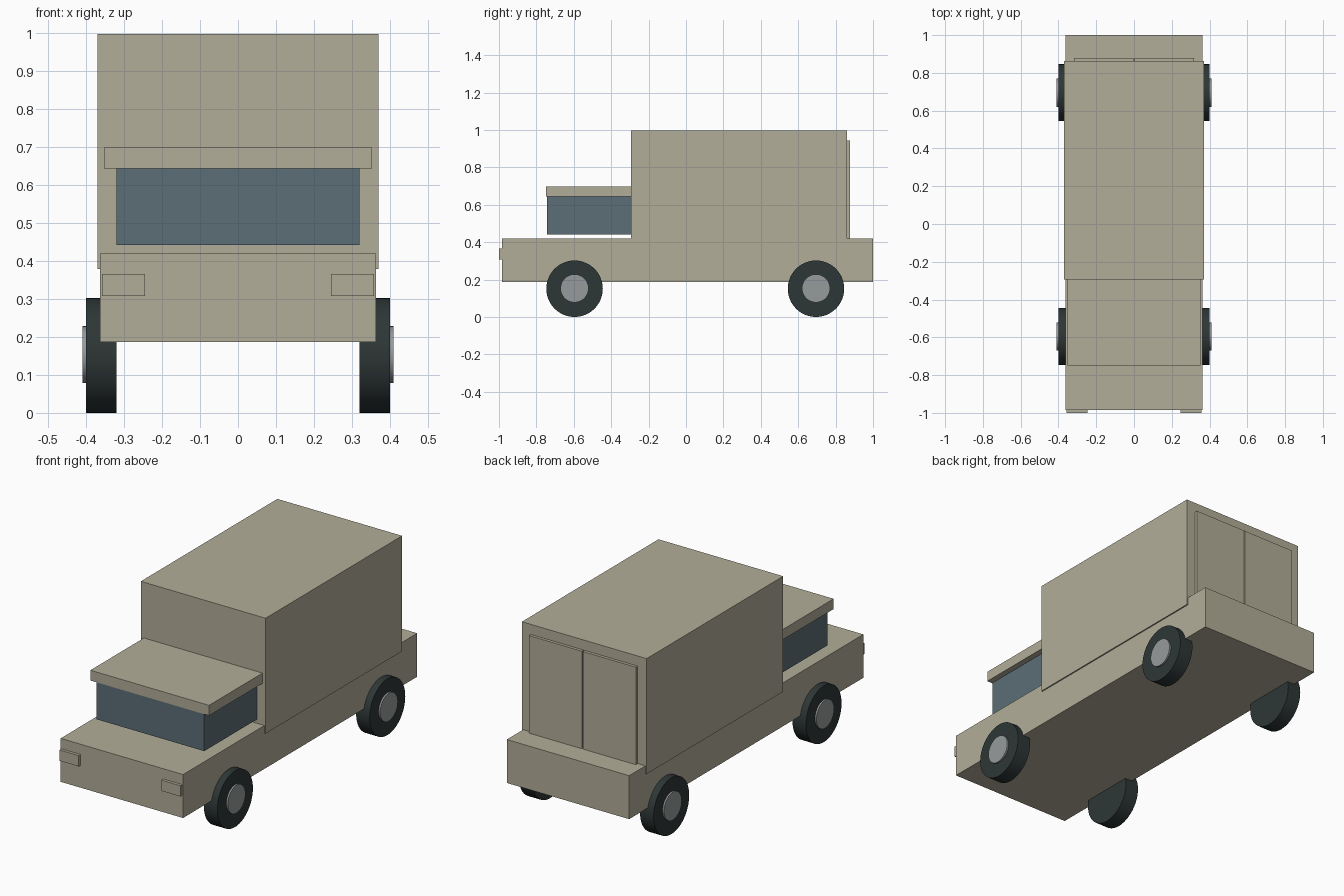
import bpy
import math

cube = bpy.data.objects.get("Cube")
if cube:
    bpy.data.objects.remove(cube, do_unlink=True)


def material(name, rgb):
    mat = bpy.data.materials.new(name)
    mat.use_nodes = True
    mat.diffuse_color = (*rgb, 1)
    mat.node_tree.nodes["Principled BSDF"].inputs["Base Color"].default_value = (*rgb, 1)
    return mat


TAN = material("tan paint", (0.445, 0.423, 0.319))
GLASS = material("blue grey glass", (0.107, 0.156, 0.184))
RUBBER = material("dark rubber", (0.027, 0.037, 0.037))
METAL = material("grey metal", (0.305, 0.328, 0.328))


def box(name, mat, x, y, z):
    """Box spanning the given (min, max) ranges."""
    spans = (x, y, z)
    bpy.ops.mesh.primitive_cube_add(size=1, location=[(a + b) / 2 for a, b in spans])
    ob = bpy.context.object
    ob.name = name
    ob.scale = [b - a for a, b in spans]
    bpy.ops.object.transform_apply(location=False, rotation=False, scale=True)
    ob.data.materials.append(mat)
    return ob


def disc(name, mat, radius, x, y, z):
    """Cylinder lying along x, spanning the x range."""
    bpy.ops.mesh.primitive_cylinder_add(
        vertices=48, radius=radius, depth=abs(x[1] - x[0]),
        location=(sum(x) / 2, y, z), rotation=(0, math.pi / 2, 0))
    ob = bpy.context.object
    ob.name = name
    ob.data.materials.append(mat)
    bpy.ops.object.shade_smooth_by_angle(angle=math.radians(30))
    return ob


# Body
box("chassis", TAN, (-0.363, 0.363), (-0.984, 1.0), (0.187, 0.42))
box("cargo_box", TAN, (-0.37, 0.37), (-0.295, 0.862), (0.378, 0.997))

# Cab: window block floating just above the hood, with an overhanging roof
box("cab_windows", GLASS, (-0.32, 0.32), (-0.743, -0.29), (0.442, 0.643))
box("cab_roof", TAN, (-0.352, 0.352), (-0.748, -0.29), (0.643, 0.698))

# Paired parts: headlights, rear doors, wheels
for side, s in (("left", 1), ("right", -1)):
    def span(a, b):
        return tuple(sorted((s * a, s * b)))

    box(side + "_headlight", TAN, span(0.245, 0.358), (-1.0, -0.98), (0.307, 0.365))
    box(side + "_rear_door", TAN, span(0.003, 0.317), (0.855, 0.878), (0.41, 0.943))
    for end, y in (("front", -0.596), ("rear", 0.695)):
        disc(f"{end}_{side}_tire", RUBBER, 0.151, span(0.32, 0.4), y, 0.151)
        disc(f"{end}_{side}_hub", METAL, 0.075, span(0.36, 0.409), y, 0.153)
